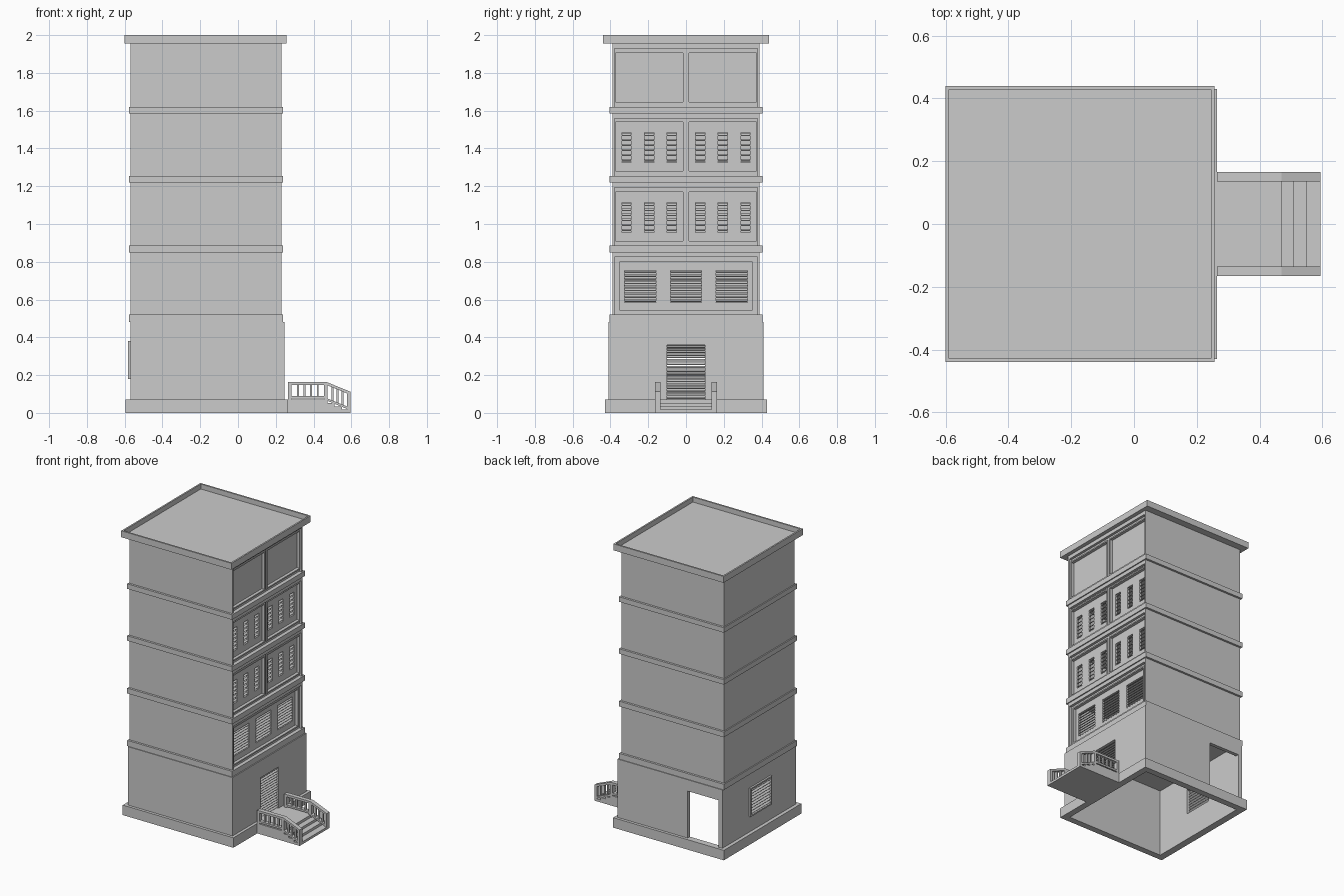
import bpy, bmesh, math
from mathutils import Vector, Matrix

if "Cube" in bpy.data.objects:
    bpy.data.objects.remove(bpy.data.objects["Cube"])

grey = bpy.data.materials.new("plain_grey")
grey.diffuse_color = (0.6, 0.6, 0.6, 1)
grey.use_nodes = True
grey.node_tree.nodes["Principled BSDF"].inputs["Base Color"].default_value = grey.diffuse_color


def finish(name, bm):
    bmesh.ops.recalc_face_normals(bm, faces=bm.faces)
    me = bpy.data.meshes.new(name)
    bm.to_mesh(me)
    bm.free()
    me.materials.append(grey)
    ob = bpy.data.objects.new(name, me)
    bpy.context.collection.objects.link(ob)
    return ob


def add_box(bm, x, y, z, tilt=0):
    c = Vector((sum(x) / 2, sum(y) / 2, sum(z) / 2))
    m = (Matrix.Translation(c) @ Matrix.Rotation(tilt, 4, 'Y')
         @ Matrix.Diagonal((x[1] - x[0], y[1] - y[0], z[1] - z[0], 1)))
    bmesh.ops.create_cube(bm, size=1, matrix=m)


def box(name, x, y, z):
    bm = bmesh.new()
    add_box(bm, x, y, z)
    return finish(name, bm)


def panel(name, axis, span, u, v, holes=()):
    """Flat slab across an axis with rectangular holes (u0, u1, v0, v1)."""
    us = sorted(set(u) | {h[i] for h in holes for i in (0, 1)})
    vs = sorted(set(v) | {h[i] for h in holes for i in (2, 3)})
    us = [a for a in us if u[0] <= a <= u[1]]
    vs = [a for a in vs if v[0] <= a <= v[1]]

    def pt(a, b):
        return {'X': (span[0], a, b), 'Y': (a, span[0], b), 'Z': (a, b, span[0])}[axis]

    bm = bmesh.new()
    grid = [[bm.verts.new(pt(a, b)) for b in vs] for a in us]
    for i in range(len(us) - 1):
        for j in range(len(vs) - 1):
            cu, cv = (us[i] + us[i + 1]) / 2, (vs[j] + vs[j + 1]) / 2
            if not any(h[0] < cu < h[1] and h[2] < cv < h[3] for h in holes):
                bm.faces.new((grid[i][j], grid[i + 1][j], grid[i + 1][j + 1], grid[i][j + 1]))
    bmesh.ops.delete(bm, geom=[p for p in bm.verts if not p.link_faces], context='VERTS')
    r = bmesh.ops.extrude_face_region(bm, geom=list(bm.faces), use_keep_orig=True)
    shift = Vector([span[1] - span[0] if a == axis else 0 for a in 'XYZ'])
    bmesh.ops.translate(bm, vec=shift, verts=[g for g in r['geom'] if isinstance(g, bmesh.types.BMVert)])
    return finish(name, bm)


def slats(name, x, holes, n, depth=0.016, tilt=0.6):
    """Tilted louvre blades filling each opening."""
    bm = bmesh.new()
    for y0, y1, z0, z1 in holes:
        step = (z1 - z0) / n
        for i in range(n):
            z = z0 + (i + 0.5) * step
            add_box(bm, (x - depth / 2, x + depth / 2), (y0, y1), (z - 0.002, z + 0.002), tilt)
    return finish(name, bm)


# Plinth, open underneath
panel("plinth", 'Z', (0, 0.07), (-0.595, 0.265), (-0.43, 0.43), [(-0.545, 0.22, -0.385, 0.385)])

# Ground floor walls: back doorway, side grille, entrance
door = (-0.1, 0.1, 0.07, 0.36)
grille = (-0.115, 0.105, 0.19, 0.37)
panel("ground_front_wall", 'Y', (-0.41, -0.385), (-0.57, 0.22), (0.07, 0.48))
panel("ground_back_wall", 'Y', (0.385, 0.41), (-0.57, 0.22), (0.07, 0.48),
      [(-0.54, -0.30, 0.07, 0.40)])
panel("ground_left_wall", 'X', (-0.57, -0.545), (-0.385, 0.385), (0.07, 0.48), [grille])
panel("entrance_wall", 'X', (0.22, 0.245), (-0.41, 0.41), (0.07, 0.48), [door])
slats("entrance_slats", 0.23, [door], 16)
panel("grille_frame", 'X', (-0.583, -0.57), (-0.125, 0.115), (0.18, 0.38), [grille])
slats("grille_slats", -0.57, [grille], 9, tilt=-0.6)

# Floor bands
for i, (z0, z1) in enumerate([(0.48, 0.52), (0.85, 0.887), (1.22, 1.255), (1.585, 1.62)]):
    box(f"floor_band_{i}", (-0.578, 0.238), (-0.405, 0.405), (z0, z1))

# Upper storeys
cols = [(0.05, 0.10), (0.17, 0.22), (0.29, 0.34)]
cols = cols + [(-b, -a) for a, b in cols]
wide = [(-0.325, -0.16), (-0.083, 0.083), (0.16, 0.325)]
pair = [(-0.38, -0.01), (0.01, 0.38)]
# floor z range, panes, pane z range, openings, opening z range, blade count
storeys = [
    ((0.52, 0.85), [(-0.36, 0.36)], (0.54, 0.805), wide, (0.585, 0.755), 9),
    ((0.887, 1.22), pair, (0.905, 1.175), cols, (0.955, 1.115), 6),
    ((1.255, 1.585), pair, (1.275, 1.545), cols, (1.325, 1.485), 6),
    ((1.62, 1.955), pair, (1.64, 1.91), [], (0, 0), 0),
]
for i, (fz, panes, pz, opens, oz, n) in enumerate(storeys):
    for side, s in (("front", -1), ("back", 1)):
        box(f"{side}_wall_{i}", (-0.57, 0.23), sorted((s * 0.378, s * 0.39)), fz)
    box(f"left_wall_{i}", (-0.57, -0.55), (-0.378, 0.378), fz)
    holes = [(a, b, *oz) for a, b in opens]
    # recessed window panel, its surround and thin pane frames
    panel(f"window_panel_{i}", 'X', (0.18, 0.197), (-0.378, 0.378), fz, holes)
    if holes:
        slats(f"window_slats_{i}", 0.189, holes, n)
    panel(f"window_surround_{i}", 'X', (0.197, 0.212), (-0.378, 0.378), fz,
          [(a + 0.004, b - 0.004, *pz) for a, b in panes])
    for j, (a, b) in enumerate(panes):
        panel(f"pane_frame_{i}_{j}", 'X', (0.197, 0.218), (a - 0.002, b + 0.002),
              (pz[0] - 0.004, pz[1] + 0.004),
              [(a + 0.007, b - 0.007, pz[0] + 0.005, pz[1] - 0.005)])
    box(f"lintel_{i}", (0.197, 0.23), (-0.378, 0.378), (fz[1] - 0.026, fz[1]))

# Roof slab with parapet
box("roof_slab", (-0.59, 0.25), (-0.428, 0.428), (1.955, 1.965))
panel("roof_parapet", 'Z', (1.955, 2.0), (-0.6, 0.257), (-0.44, 0.44), [(-0.589, 0.246, -0.428, 0.428)])

# Entrance landing and steps
box("landing", (0.22, 0.47), (-0.165, 0.165), (0, 0.07))
for i, (x0, x1, h) in enumerate([(0.47, 0.51, 0.052), (0.51, 0.55, 0.035), (0.55, 0.595, 0.017)]):
    box(f"step_{i}", (x0, x1), (-0.165, 0.165), (0, h))


# Railings: level part, sloped part, posts and balusters
def sloped(bm, x0, x1, z0, z1, h, y):
    """Bar whose upper edge runs from (x0, z0) to (x1, z1)."""
    f = bm.faces.new([bm.verts.new((x, y[0], z)) for x, z in
                      ((x0, z0), (x1, z1), (x1, z1 - h), (x0, z0 - h))])
    r = bmesh.ops.extrude_face_region(bm, geom=[f], use_keep_orig=True)
    bmesh.ops.translate(bm, vec=(0, y[1] - y[0], 0),
                        verts=[g for g in r['geom'] if isinstance(g, bmesh.types.BMVert)])


for side, s in (("front", -1), ("back", 1)):
    y = sorted((s * 0.135, s * 0.165))
    yb = sorted((s * 0.143, s * 0.157))
    bm = bmesh.new()
    sloped(bm, 0.265, 0.47, 0.163, 0.163, 0.016, y)
    sloped(bm, 0.47, 0.595, 0.163, 0.112, 0.016, y)
    sloped(bm, 0.28, 0.47, 0.09, 0.09, 0.013, y)
    sloped(bm, 0.47, 0.58, 0.078, 0.033, 0.013, y)
    add_box(bm, (0.265, 0.283), y, (0.07, 0.155))
    add_box(bm, (0.455, 0.475), y, (0.05, 0.155))
    add_box(bm, (0.578, 0.595), y, (0.0, 0.112))
    for k in range(4):
        x = 0.317 + k * 0.035
        add_box(bm, (x - 0.005, x + 0.005), yb, (0.085, 0.155))
    for k in range(3):
        x = 0.50 + k * 0.027
        z = 0.155 - (x - 0.47) * 0.41
        add_box(bm, (x - 0.005, x + 0.005), yb, (z - 0.085, z))
    finish(f"{side}_railing", bm)
